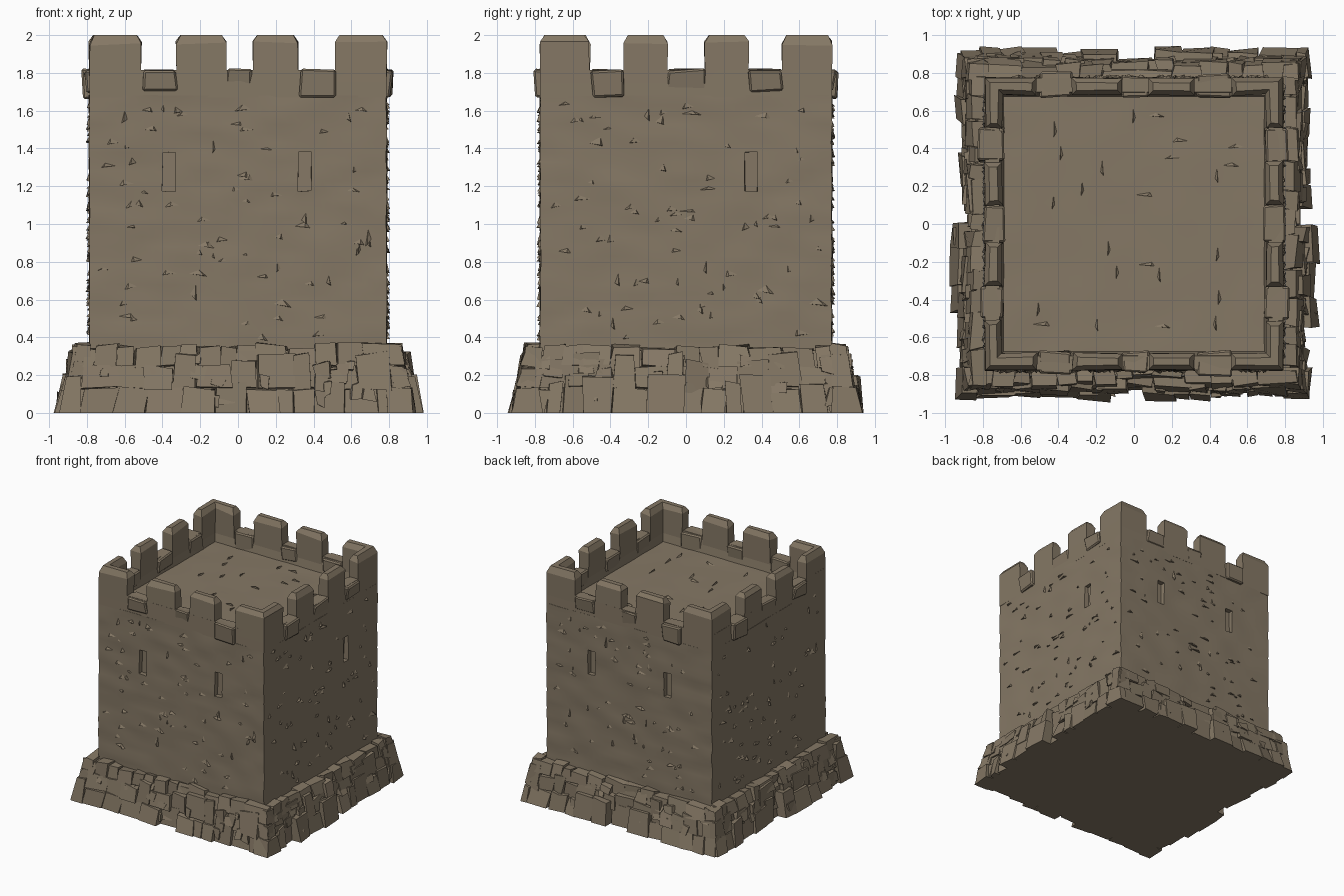
import bpy, bmesh, random
from mathutils import Vector, noise

if "Cube" in bpy.data.objects:
    bpy.data.objects.remove(bpy.data.objects["Cube"])

random.seed(7)
HX, HY = 0.787, 0.772         # half sizes of the tower body
ROOF, LOW = 1.68, 0.28        # roof floor and hidden lower edge of the body

stone = bpy.data.materials.new("brown_stone")
stone.diffuse_color = (0.235, 0.188, 0.130, 1)
stone.use_nodes = True
stone.node_tree.nodes["Principled BSDF"].inputs["Base Color"].default_value = stone.diffuse_color

# Each side maps (along wall, outward distance, height) to space
SIDES = {
    "front": lambda u, d, z: (u, -d, z),
    "back": lambda u, d, z: (u, d, z),
    "right": lambda u, d, z: (d, u, z),
    "left": lambda u, d, z: (-d, u, z),
}
WALL = {"front": HY, "back": HY, "right": HX, "left": HX}


def finish(name, bm):
    bmesh.ops.recalc_face_normals(bm, faces=bm.faces)
    me = bpy.data.meshes.new(name)
    bm.to_mesh(me)
    bm.free()
    me.materials.append(stone)
    ob = bpy.data.objects.new(name, me)
    bpy.context.collection.objects.link(ob)
    return ob


def hexa(bm, pts):
    """Closed six-sided block from four bottom and four top points."""
    v = [bm.verts.new(p) for p in pts]
    for f in ((0, 1, 2, 3), (4, 5, 6, 7), (0, 1, 5, 4),
              (1, 2, 6, 5), (2, 3, 7, 6), (3, 0, 4, 7)):
        bm.faces.new([v[i] for i in f])


def block(bm, side, u, z, inner, outer, jit=0.0, squeeze=1.0):
    """Rough stone on one side; outer = (bottom, top) reach."""
    m, r = SIDES[side], lambda: random.uniform(-jit, jit)
    pts = []
    for k in (0, 1):
        s = squeeze if k else 1.0
        for uu, d in ((u[0], inner), (u[1], inner), (u[1], outer[k]), (u[0], outer[k])):
            h = 0.0 if z[k] == 0 else max(0, z[k] + r())
            pts.append(m(uu * s + r(), d + r(), h))
    hexa(bm, pts)


def splinter(bm, place, u, z, a, h, base, tip):
    """Thin pointed flake: three corners in the wall and a raised tip."""
    s = random.choice((-1, 1))
    pts = [(u - a * s, z + random.uniform(-.3, .3) * h, base), (u + a * s, z - h, base),
           (u + a * s * random.uniform(-.2, .8), z + h * 2, base),
           (u + a * s * random.uniform(.3, .8), z - h * .7, tip)]
    v = [bm.verts.new(place(*p)) for p in pts]
    for f in ((0, 1, 2), (0, 1, 3), (1, 2, 3), (2, 0, 3)):
        bm.faces.new([v[i] for i in f])


def merlon(bm, poly, z0, z1, chamfer):
    """Upright block with a sloped cap, any outline."""
    area = sum(p[0] * q[1] - q[0] * p[1] for p, q in zip(poly, poly[1:] + poly[:1]))
    poly = poly if area > 0 else poly[::-1]
    bot = [bm.verts.new((x, y, z0)) for x, y in poly]
    mid = [bm.verts.new((x + random.uniform(-.006, .006), y + random.uniform(-.006, .006),
                         z1 - chamfer + random.uniform(-.012, .012))) for x, y in poly]
    n = len(poly)
    for i in range(n):
        bm.faces.new((bot[i], bot[(i + 1) % n], mid[(i + 1) % n], mid[i]))
    top = bm.faces.new(mid)
    bm.normal_update()
    bmesh.ops.inset_region(bm, faces=[top], thickness=0.024, use_even_offset=True)
    for v in top.verts:
        v.co.z = z1


# Tower body: weathered block with a flat roof
bm = bmesh.new()
bmesh.ops.create_cube(bm, size=2)
bmesh.ops.subdivide_edges(bm, edges=bm.edges[:], cuts=27, use_grid_fill=True)
for v in bm.verts:
    v.co = Vector((v.co.x * HX, v.co.y * HY, LOW + (v.co.z + 1) / 2 * (ROOF - LOW)))
    n = noise.noise_vector(Vector((v.co.x * 4, v.co.y * 4, v.co.z * 10)))
    v.co += Vector((n.x * 0.008, n.y * 0.008, n.z * 0.005))
body = finish("tower_body", bm)

# Window slits: two at front and back, one on the right
bm = bmesh.new()
for side, u in (("front", -.365), ("front", .355), ("back", -.365), ("back", .36), ("right", .345)):
    w = WALL[side]
    block(bm, side, (u - .034, u + .034), (1.175, 1.38), w - .04, (w + .05, w + .05), 0.004)
cutter = finish("window_cutter", bm)
cutter.hide_render = True
mod = body.modifiers.new("windows", "BOOLEAN")
mod.operation, mod.solver, mod.object = "DIFFERENCE", "EXACT", cutter
bpy.context.view_layer.objects.active = body
body.select_set(True)
bpy.ops.object.modifier_apply(modifier=mod.name)
bpy.data.objects.remove(cutter)

# Open the hidden underside, then smooth the walls
bm = bmesh.new()
bm.from_mesh(body.data)
hidden = [f for f in bm.faces if f.normal.z < -.8 and f.calc_center_median().z < LOW + .02]
bmesh.ops.delete(bm, geom=hidden, context="FACES")
bm.to_mesh(body.data)
bm.free()
bpy.ops.object.shade_smooth_by_angle(angle=0.45)

# Wall chips: pointed flakes scattered over the masonry
bm = bmesh.new()
for side, w in WALL.items():
    m = SIDES[side]
    for i in range(75):
        u, z = random.uniform(-.7, .7), random.uniform(.4, 1.64)
        if 1.12 < z < 1.43 and .22 < abs(u) < .5:
            continue
        a, h = random.uniform(.025, .07), random.uniform(.008, .022)
        if random.random() < .2:
            a, h = h * 1.2, a * .6
        splinter(bm, lambda p, q, d: m(p, d, q), u, z, a, h, w - .01, w + random.uniform(.01, .02))
finish("wall_chips", bm)

# Roof chips
bm = bmesh.new()
for i in range(24):
    x, y = random.uniform(-.58, .58), random.uniform(-.58, .58)
    a, h = random.choice(((.06, .01), (.012, .04)))
    splinter(bm, lambda p, q, d: (p, q, d), x, y, a, h, ROOF - .008, ROOF + .016)
finish("roof_chips", bm)

# Parapet: low wall with a sloped inner face
bm = bmesh.new()
for side, w in WALL.items():
    end = HX if w == HY else HY
    m = SIDES[side]
    hexa(bm, [m(s * (end - e), w - d, z) for z, k in ((ROOF - .01, .1), (1.815, .075))
              for s, d, e in ((-1, k, k), (1, k, k), (1, 0, 0), (-1, 0, 0))])
finish("parapet", bm)

# Merlons: two on each side and one angled piece on each corner
bm = bmesh.new()
for side, w in WALL.items():
    for a, b in ((-.325, -.06), (.08, .32)) if w == HY else ((-.33, -.1), (.1, .33)):
        poly = [SIDES[side](u, d, 0)[:2] for u, d in ((a, w), (b, w), (b, w - .09), (a, w - .09))]
        merlon(bm, poly, 1.75, 2.0, .04)
for sx in (-1, 1):
    for sy in (-1, 1):
        poly = [(HX, HY), (.515, HY), (.515, HY - .09), (HX - .09, HY - .09), (HX - .09, .51), (HX, .51)]
        merlon(bm, [(sx * x, sy * y) for x, y in poly], 1.75, 2.0, .045)
finish("merlons", bm)

# Gap stones: sills between the merlons, one chunky on each side
bm = bmesh.new()
BOLD = {"front": 1, "right": -1, "back": -1, "left": 1}
for side, w in WALL.items():
    for a, b in ((-.5, -.325), (-.065, .08) if w == HY else (-.1, .1), (.33, .51)):
        mid = abs(a) < .2
        bold = not mid and (a + b) * BOLD[side] > 0
        o = w + (.008 if mid else .04 if bold else .025)
        block(bm, side, (a, b), (1.67 if bold else 1.7, 1.815), w - .098, (o - .015, o), 0.01)
bmesh.ops.bevel(bm, geom=bm.edges[:], offset=0.01, segments=1, affect="EDGES")
finish("gap_stones", bm)

# Foundation core behind the base stones, open at the hidden top
bm = bmesh.new()
hexa(bm, [(sx * x, sy * y, z) for x, y, z in ((.88, .86, 0), (.825, .805, .33))
          for sx, sy in ((-1, -1), (1, -1), (1, 1), (-1, 1))])
finish("foundation_core", bm)


# Base stones: sloping rows of rubble, thinner mid-side
def reach(side, u):
    if side in ("front", "back"):
        return .875 if -.1 < u < .12 else .92
    if -.03 < u < .1:
        return .865
    return .965 if -.52 < u <= -.03 else .925


bm = bmesh.new()
rows = (0, .13, .245, .36)
for side, w in WALL.items():
    top = w + .068
    for r in range(3):
        z0, z1 = rows[r], rows[r + 1]
        end = (.935 if w == HY else .915) - .07 * z0 / .36
        u = -end
        while u < end - .01:
            step = random.uniform(.08, .2)
            nxt = end if u + step > end - .06 else u + step
            mid = (u + nxt) / 2
            base = reach(side, mid) + random.uniform(-.018, .018)
            d = [base + (top - base) * z / .36 for z in (z0, z1)]
            tall = random.choice((0, 0, .03, .07)) if r < 2 else random.uniform(-.015, .005)
            if r == 2 and w == HY and -.08 < mid < .2:   # worn stretch
                d = [w + .05, w + .03]
            block(bm, side, (u, nxt), (z0, z1 + tall), w - .005,
                  (d[0], d[1] + random.uniform(-.005, .012)), .013, .975)
            u = nxt
# rubble wedges leaning on the rows
for side, w in WALL.items():
    for i in range(16):
        u, z = random.uniform(-.82, .82), random.uniform(.02, .27)
        d = reach(side, u) + (w + .068 - reach(side, u)) * z / .36
        a = random.uniform(.02, .05)
        block(bm, side, (u - a, u + a), (z, z + random.uniform(.04, .08)), d - .05,
              (d + .008, d - .008), .014)
for v in bm.verts:
    v.co.z = max(0, v.co.z)
finish("base_stones", bm)
